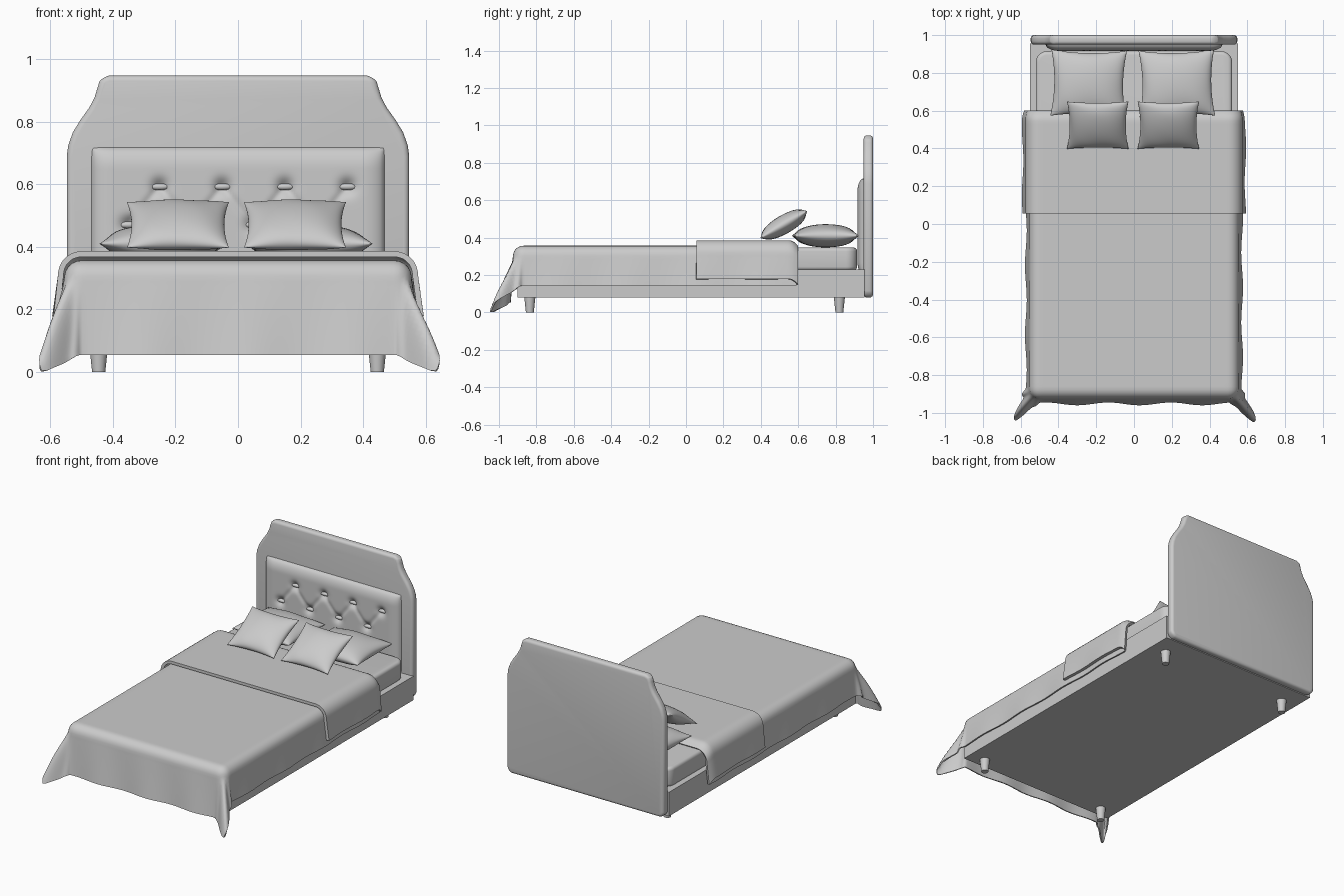
import bpy, bmesh, math
from math import sin, cos, pi, exp, hypot, radians
from mathutils import Vector, Matrix

if "Cube" in bpy.data.objects:
    bpy.data.objects.remove(bpy.data.objects["Cube"])


def finish(name, bm, angle=40, bevel=0, segs=4, solid=0):
    """Turn a bmesh into a smooth-shaded object with applied modifiers."""
    me = bpy.data.meshes.new(name)
    bm.to_mesh(me)
    bm.free()
    ob = bpy.data.objects.new(name, me)
    bpy.context.collection.objects.link(ob)
    bpy.ops.object.select_all(action='DESELECT')
    ob.select_set(True)
    bpy.context.view_layer.objects.active = ob
    if solid:
        m = ob.modifiers.new("thickness", 'SOLIDIFY')
        m.thickness, m.offset = solid, -1
        bpy.ops.object.modifier_apply(modifier=m.name)
    if bevel:
        m = ob.modifiers.new("round", 'BEVEL')
        m.width, m.segments, m.limit_method = bevel, segs, 'ANGLE'
        bpy.ops.object.modifier_apply(modifier=m.name)
    bpy.ops.object.shade_smooth_by_angle(angle=radians(angle))
    return ob


def add_grid(bm, nu, nv, f, flip=False):
    """Surface patch from f(a, b) with a, b in 0..1."""
    g = [[bm.verts.new(f(i / nu, j / nv)) for j in range(nv + 1)] for i in range(nu + 1)]
    for i in range(nu):
        for j in range(nv):
            q = [g[i][j], g[i + 1][j], g[i + 1][j + 1], g[i][j + 1]]
            bm.faces.new(q[::-1] if flip else q)


def prism(outline, axis, depth):
    """Extrude a closed outline of 3D points along an axis."""
    bm = bmesh.new()
    face = bm.faces.new([bm.verts.new(p) for p in outline])
    ext = bmesh.ops.extrude_face_region(bm, geom=[face])
    moved = [v for v in ext['geom'] if isinstance(v, bmesh.types.BMVert)]
    bmesh.ops.translate(bm, verts=moved, vec=Vector(axis) * depth)
    bmesh.ops.recalc_face_normals(bm, faces=bm.faces[:])
    return bm


def rounded_rect(x0, x1, y0, y1, r, z, n=8):
    pts = []
    for cx, cy, a0 in ((x1 - r, y1 - r, 0), (x0 + r, y1 - r, 90),
                       (x0 + r, y0 + r, 180), (x1 - r, y0 + r, 270)):
        for k in range(n + 1):
            a = radians(a0 + 90 * k / n)
            pts.append((cx + r * cos(a), cy + r * sin(a), z))
    return pts


# Bed base and mattress
finish("bed_base", prism([(-.55, -.9, .08), (.55, -.9, .08), (.55, .955, .08), (-.55, .955, .08)],
                         (0, 0, 1), .15), 30)
finish("mattress", prism(rounded_rect(-.52, .52, -.875, .915, .06, .225), (0, 0, 1), .122),
       50, bevel=.02)

# Tapered legs
for sx, tag in ((-1, "left"), (1, "right")):
    for y, end in ((-.835, "front"), (.82, "back")):
        bm = bmesh.new()
        bmesh.ops.create_cone(bm, cap_ends=True, segments=24, radius1=.021, radius2=.03, depth=.085,
                              matrix=Matrix.Translation((sx * .445, y, .0425)))
        finish(f"{end}_{tag}_leg", bm)

# Headboard with shouldered outline
half = [(.515, .08), (.537, .09), (.547, .115), (.547, .69), (.542, .725), (.528, .765), (.505, .803),
        (.475, .845), (.458, .878), (.449, .908), (.442, .93), (.43, .943), (.412, .947)]
outline = [(x, .95, z) for x, z in half] + [(-x, .95, z) for x, z in half[::-1]]
finish("headboard", prism(outline, (0, 1, 0), .05), 60, bevel=.018)

# Tufted headboard cushion and its buttons
top_row = [(-.25 + .2 * k, .592) for k in range(4)]
low_row = [(-.35 + .2 * k, .47) for k in range(4)]
creases = [(a, b) for a in top_row for b in low_row if abs(a[0] - b[0]) < .15]


def seg_dist(x, z, a, b):
    dx, dz = b[0] - a[0], b[1] - a[1]
    t = max(0, min(1, ((x - a[0]) * dx + (z - a[1]) * dz) / (dx * dx + dz * dz)))
    return hypot(x - a[0] - t * dx, z - a[1] - t * dz)


def cushion(a, b):
    x, z = -.47 + .94 * a, .2 + .52 * b
    ex = min(1, (.47 - abs(x)) / .07)
    ez = min(1, (.72 - z) / .07, (z - .2) / .07 + .01)
    d = .038 * (max(0, 1 - (1 - ex) ** 2) * max(0, 1 - (1 - ez) ** 2)) ** .5
    d -= sum(.02 * exp(-((x - p) ** 2 + (z - q) ** 2) / .0007) for p, q in top_row + low_row)
    d -= .006 * exp(-(min(seg_dist(x, z, *c) for c in creases) / .012) ** 2)
    return x, .955 - d, z


bm = bmesh.new()
add_grid(bm, 120, 66, cushion)
finish("headboard_cushion", bm, 80)
for n, (x, z) in enumerate(top_row + low_row):
    bm = bmesh.new()
    bmesh.ops.create_uvsphere(bm, u_segments=20, v_segments=12, radius=1,
                              matrix=Matrix.Translation((x, .934, z)) @ Matrix.Diagonal((.031, .012, .011, 1)))
    finish(f"button_{n + 1}", bm, 80)


def drape(name, y0, y1, top, rad, side, foot, thick, roll=0):
    """Cloth laid over the bed: rounded at the edges, hanging at the sides and foot."""
    hw = .5

    def f(a, b):
        s = (2 * a - 1) * (hw + side)
        t = y0 - foot + (y1 - y0 + foot) * b
        ea, eb = max(0, abs(s) - hw), max(0, y0 - t)
        r, sg = hypot(ea, eb), (1 if s > 0 else -1)
        x, y, z = max(-hw, min(hw, s)), max(y0, t), top
        if r > 0:
            ca, cb = ea / r, eb / r
            ang = min(r / rad, pi / 2)
            rest = max(0, r - rad * pi / 2)
            corner = (2 * ca * cb) ** 2
            slope = .11 + .3 * corner
            out = rad * sin(ang) + rest * slope
            # soft ripples growing towards the hem
            out += rest * (.03 * sin(t * 17 + sg) * ca + .03 * sin(s * 19 + 1) * cb
                           + .16 * corner * sin(9 * math.atan2(eb, ea)))
            x += sg * out * ca
            y -= out * cb
            z -= rad * (1 - cos(ang)) + rest * (1 - slope * slope / 2)
        k = max(0, 1 - (y1 - t) / .05) ** 2 * roll
        return x * (1 - .5 * k), y, max(.004, z - k)

    bm = bmesh.new()
    add_grid(bm, 84, max(24, int((y1 - y0 + foot) / .018)), f)
    finish(name, bm, 50, solid=thick)


# Duvet and its turned-back top
drape("duvet", -.87, .59, .357, .055, .245, .335, .008)
drape("duvet_fold", .055, .6, .386, .075, .25, 0, .018, roll=.03)


def pillow(name, loc, hx, hy, thick, tilt=0, turn=0):
    """Plump cushion with pinched, pointed corners."""
    mat = (Matrix.Translation(loc) @ Matrix.Rotation(radians(turn), 4, 'Z')
           @ Matrix.Rotation(radians(tilt), 4, 'X'))
    bm = bmesh.new()
    for sg in (1, -1):
        def f(a, b):
            u, v = -cos(pi * a), -cos(pi * b)
            w = max(0, (1 - u * u) * (1 - v * v))
            x = u * hx * (1 - .09 * (1 - v * v) * u * u)
            y = v * hy * (1 - .09 * (1 - u * u) * v * v)
            wrinkle = 1 + .05 * sin(6 * u + 3 * v) * (u * u + v * v)
            return mat @ Vector((x, y, sg * thick * w ** .5 * wrinkle))
        add_grid(bm, 28, 28, f, flip=sg < 0)
    bmesh.ops.remove_doubles(bm, verts=bm.verts[:], dist=.0003)
    finish(name, bm, 75)


# Two sleeping pillows and two propped cushions
pillow("left_pillow", (-.24, .745, .41), .2, .175, .062, turn=-1)
pillow("right_pillow", (.227, .745, .41), .2, .175, .062, turn=1)
pillow("left_cushion", (-.192, .523, .47), .163, .145, .05, tilt=30)
pillow("right_cushion", (.182, .523, .47), .163, .145, .05, tilt=30)
